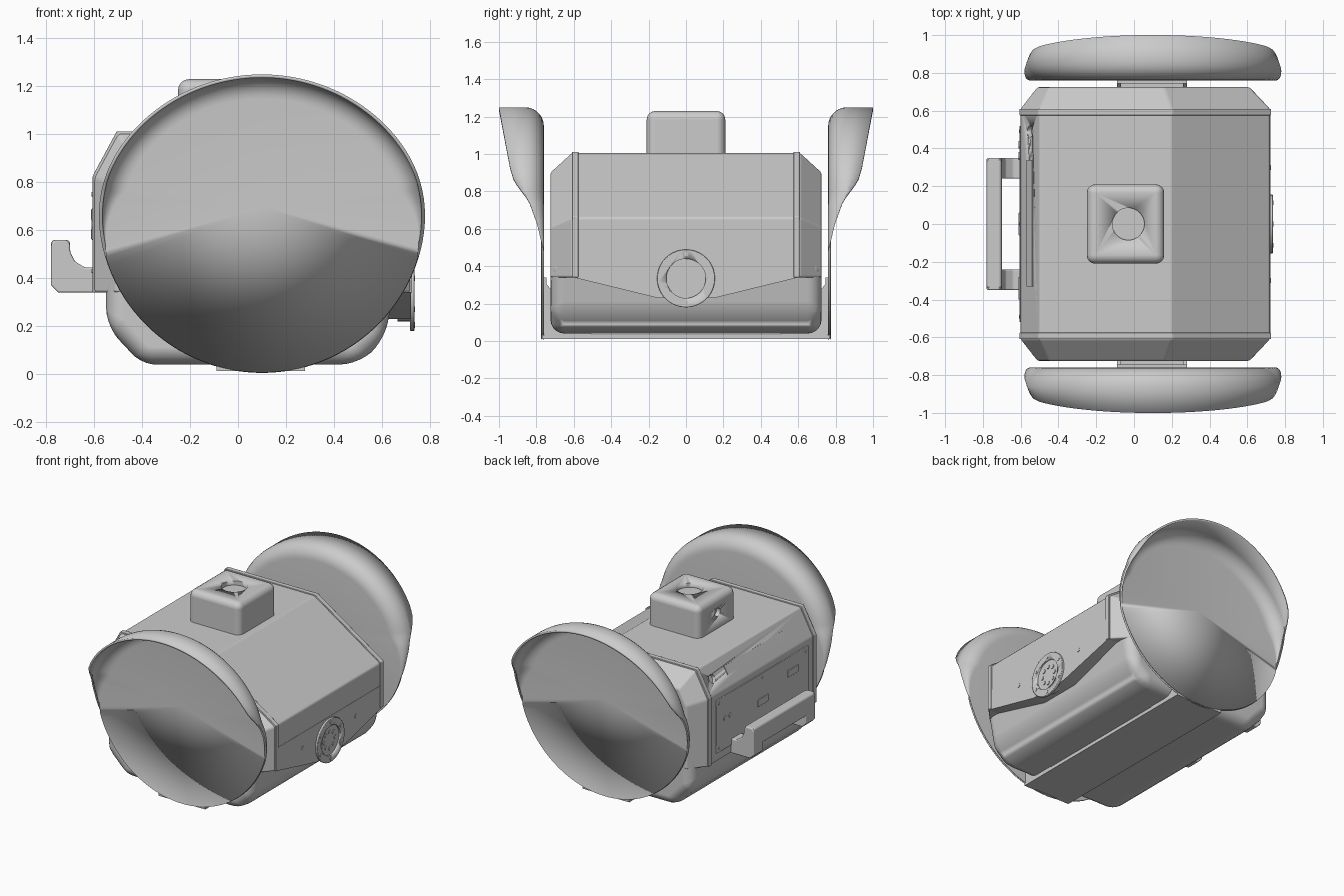
import bpy, bmesh, math
from mathutils import Vector, Matrix

if "Cube" in bpy.data.objects:
    bpy.data.objects.remove(bpy.data.objects["Cube"])

grey = bpy.data.materials.new("light_grey")
grey.use_nodes = True
COLOUR = (0.6, 0.6, 0.6, 1)
grey.diffuse_color = COLOUR
grey.node_tree.nodes["Principled BSDF"].inputs["Base Color"].default_value = COLOUR


def finish(name, bm, bevel=0, segments=4, recalc=True, angle=30):
    if recalc:
        bmesh.ops.recalc_face_normals(bm, faces=bm.faces)
    mesh = bpy.data.meshes.new(name)
    bm.to_mesh(mesh)
    bm.free()
    mesh.materials.append(grey)
    ob = bpy.data.objects.new(name, mesh)
    bpy.context.collection.objects.link(ob)
    bpy.ops.object.select_all(action='DESELECT')
    ob.select_set(True)
    bpy.context.view_layer.objects.active = ob
    bpy.ops.object.shade_smooth_by_angle(angle=math.radians(angle))
    if bevel:
        m = ob.modifiers.new("bevel", 'BEVEL')
        m.width, m.segments, m.limit_method = bevel, segments, 'ANGLE'
        m.angle_limit = math.radians(20)
        m.harden_normals = True
    return ob


def loft(name, sections, axis='Y', **kw):
    """Skin equal-length 2D outlines placed at positions along an axis."""
    bm = bmesh.new()
    rings = [[bm.verts.new((a, p, b) if axis == 'Y' else (p, a, b)) for a, b in pts]
             for p, pts in sections]
    n = len(rings[0])
    for r0, r1 in zip(rings, rings[1:]):
        for i in range(n):
            j = (i + 1) % n
            bm.faces.new((r0[i], r0[j], r1[j], r1[i]))
    bm.faces.new(rings[0])
    bm.faces.new(rings[-1])
    return finish(name, bm, **kw)


def prism(name, pts, lo, hi, axis='Y', **kw):
    return loft(name, [(lo, pts), (hi, pts)], axis, **kw)


def box(name, lo, hi, **kw):
    pts = [(lo[0], lo[2]), (hi[0], lo[2]), (hi[0], hi[2]), (lo[0], hi[2])]
    return prism(name, pts, lo[1], hi[1], **kw)


def disc(name, centre, radius, depth, normal, **kw):
    bm = bmesh.new()
    bmesh.ops.create_cone(bm, cap_ends=True, segments=40, radius1=radius, radius2=radius, depth=depth)
    rot = Vector(normal).to_track_quat('Z', 'Y').to_matrix().to_4x4()
    bm.transform(Matrix.Translation(centre) @ rot)
    return finish(name, bm, **kw)


def cut(target, cutter):
    cutter.hide_render = True
    cutter.hide_set(True)
    m = target.modifiers.new("cut", 'BOOLEAN')
    m.operation, m.object, m.solver = 'DIFFERENCE', cutter, 'EXACT'


# Housing: long faceted shell with tapered ends
full = [(-.6, .34), (-.6, .82), (-.5, 1.005), (.2, 1.005), (.72, .66), (.72, .34)]
small = [(-.51, .34), (-.51, .79), (-.45, .9), (.16, .9), (.61, .61), (.61, .34)]
lip = [(x + math.copysign(.006, x), z + (.007 if z > .4 else 0)) for x, z in full]
housing = loft("housing", [(-.725, small), (-.61, full), (.61, full), (.725, small)],
               bevel=.012, segments=2)
for s, label in ((-1, "front"), (1, "back")):
    prism(label + "_housing_lip", lip, s * .575, s * .61, bevel=.004, segments=2)

# Lower tub and side skirt
tub = [(-.55, .45), (-.55, .2), (-.4, .04), (.5, .04), (.61, .14), (.67, .45)]
prism("lower_tub", tub, -.725, .725, bevel=.09, segments=5)
skirt = [(-.6, .34), (-.15, .23), (.15, .23), (.6, .34), (.57, .5), (-.57, .5)]
prism("side_skirt", skirt, .55, .722, 'X')

# Sensor box on the roof, with a round recess and a side port
top_box = box("roof_box", (-.25, -.21, .96), (.16, .21, 1.23), bevel=.045)
cut(top_box, disc("roof_recess_cutter", (-.03, 0, 1.23), .085, .06, (0, 0, 1)))
cut(top_box, disc("roof_port_cutter", (-.25, 0, 1.12), .03, .06, (1, 0, 0)))


# Shields at both ends: flat plate curling outwards into a hood at the top
def outline(a):
    d = Vector((math.sin(a), math.cos(a)))
    hits = []
    for cz, r in ((.51, .74), (.69, .685)):
        o = .7 - cz
        hits.append(-o * d.y + math.sqrt(r * r - o * o * d.x * d.x))
    k = 40                                   # soft blend of the two arcs
    t = -math.log(sum(math.exp(-k * h) for h in hits)) / k
    return d, t


def hood_depth(z):
    keys = [(0, 0), (.48, .0), (.55, .018), (.62, .034), (.75, .08), (.81, .125), (.86, .16),
            (.93, .18), (1.25, .24)]
    for (z0, d0), (z1, d1) in zip(keys, keys[1:]):
        if z <= z1:
            return d0 + (d1 - d0) * (z - z0) / (z1 - z0)
    return .24


bm = bmesh.new()
N, M = 120, 7
hub = bm.verts.new((.1, -.76, .7))
cols = []
for i in range(N):
    d, t = outline(2 * math.pi * i / N)
    depth = max(hood_depth(.7 + d.y * t), .001)
    r = min(.1, depth)
    prof = [(t - r * (1 - math.sin(q)), r * (1 - math.cos(q)))
            for q in (math.pi / 2 * j / M for j in range(M + 1))] + [(t, depth + .0005)]
    cols.append([bm.verts.new((.1 + d.x * u, -.76 - v, .7 + d.y * u)) for u, v in prof])
for i in range(N):
    a, b = cols[i], cols[(i + 1) % N]
    bm.faces.new((hub, a[0], b[0]))
    for j in range(len(a) - 1):
        bm.faces.new((a[j], a[j + 1], b[j + 1], b[j]))
bm.normal_update()
if hub.link_faces[0].normal.y < 0:
    bmesh.ops.reverse_faces(bm, faces=bm.faces)
shields = finish("end_shields", bm, recalc=False, angle=40)
sol = shields.modifiers.new("thickness", 'SOLIDIFY')
sol.thickness, sol.offset = .014, -1
mir = shields.modifiers.new("both_ends", 'MIRROR')
mir.use_axis = (False, True, False)

# Cradle joining the shields beneath the tub
box("cradle_plate", (-.09, -.77, .012), (.28, .77, .036))
for s, label in ((-1, "front"), (1, "back")):
    box(label + "_cradle_upright", (-.09, s * .745, .012), (.28, s * .765, .34))
    for x in (-.08, .27):
        side = "right" if x < 0 else "left"
        prism(f"{label}_{side}_gusset", [(s * .76, .03), (s * .5, .03), (s * .76, .32)],
              x - .01, x + .01, 'X')

# Carry handle on the right
arm = [(-.58, .34), (-.75, .34), (-.78, .37), (-.78, .54), (-.765, .56), (-.715, .56), (-.7, .54),
       (-.7, .51), (-.68, .47), (-.64, .445), (-.58, .445)]
for s, label in ((-1, "front"), (1, "back")):
    prism(label + "_handle_arm", arm, s * .24, s * .35, bevel=.008, segments=2)
box("handle_bar", (-.78, -.345, .42), (-.7, .345, .56), bevel=.018)

# Round vent flange on the left
flange = disc("vent_flange", (.727, 0, .335), .155, .018, (1, 0, 0), bevel=.003, segments=2)
disc("vent_neck", (.695, 0, .335), .115, .06, (1, 0, 0))
cut(flange, disc("vent_bore_cutter", (.735, 0, .335), .105, .02, (1, 0, 0)))
for k in range(6):
    a = math.pi / 2 + k * math.pi / 3
    disc(f"flange_bolt_{k + 1}", (.736, .13 * math.cos(a), .335 + .13 * math.sin(a)), .012, .006, (1, 0, 0))
for k in range(8):
    a = k * math.pi / 4
    disc(f"vent_stud_{k + 1}", (.726, .06 * math.cos(a), .335 + .06 * math.sin(a)), .014, .008, (1, 0, 0))
for y in (-.3, .3):
    disc("side_screw", (.722, y, .39), .013, .006, (1, 0, 0))

# Service panel, ports and slot on the right
box("service_panel", (-.606, -.52, .4), (-.59, .52, .78), bevel=.003, segments=1)
for y, z in ((.42, .62), (.36, .62)):
    disc("panel_port", (-.607, y, z), .02, .008, (1, 0, 0))
box("panel_socket", (-.612, -.4, .64), (-.6, -.28, .69), bevel=.004, segments=2)
box("panel_latch", (-.612, -.06, .56), (-.6, .06, .61), bevel=.004, segments=2)
for y in (-.49, 0, .49):
    for z in (.43, .75):
        disc("panel_screw", (-.607, y, z), .009, .006, (1, 0, 0))
tilt = Vector((-.185, 0, .1))
cut(housing, disc("chamfer_port_cutter", (-.55, .49, .912), .03, .05, tilt))
slot = [(-.566, .885), (-.536, .94), (-.54, .943), (-.57, .888)]
prism("chamfer_slot_cover", slot, -.33, .34)
